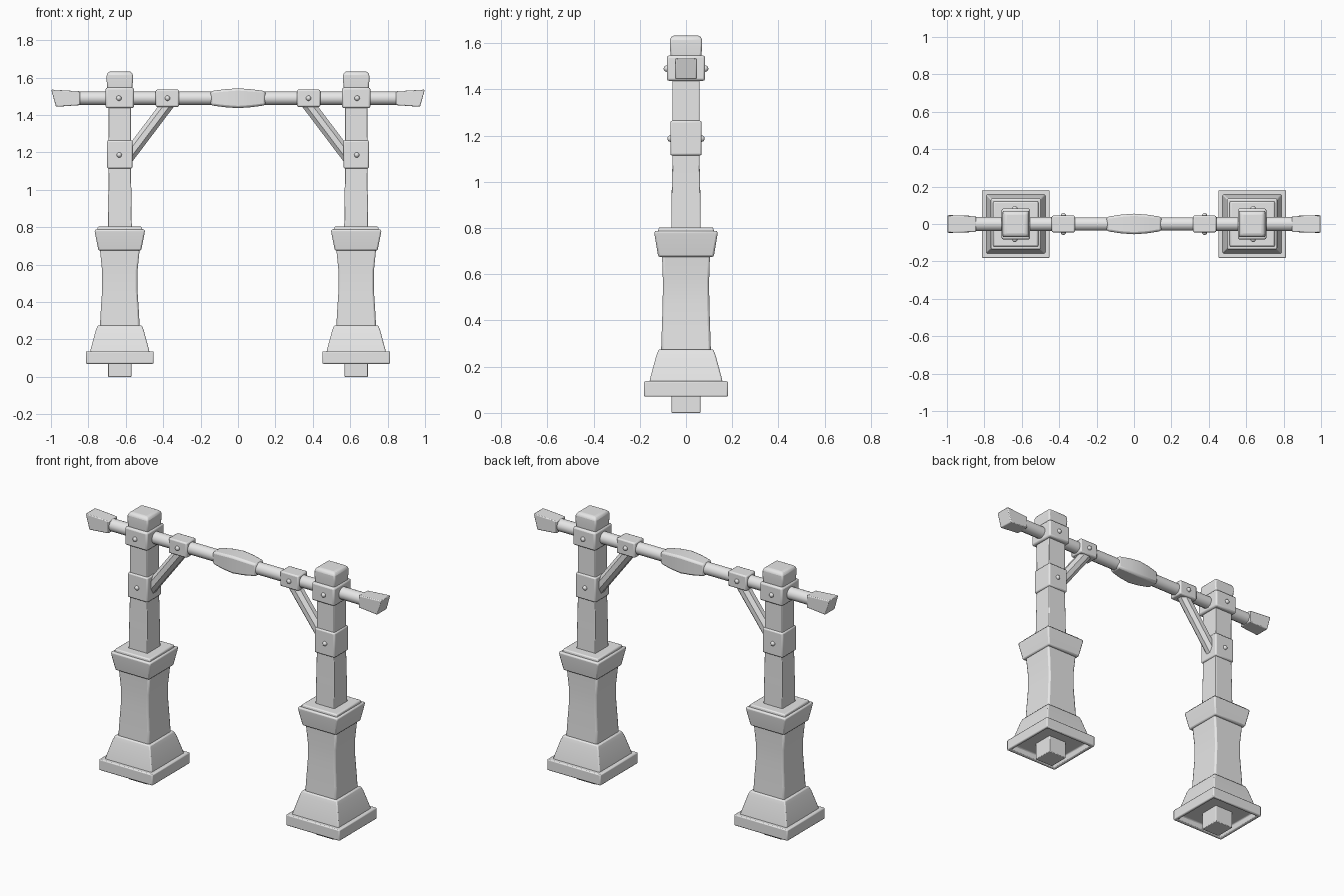
import bpy, bmesh, math
from mathutils import Vector, Matrix

if "Cube" in bpy.data.objects:
    bpy.data.objects.remove(bpy.data.objects["Cube"])

stone = bpy.data.materials.new("plain_grey")
stone.diffuse_color = (0.8, 0.8, 0.8, 1)
stone.use_nodes = True
stone.node_tree.nodes["Principled BSDF"].inputs["Base Color"].default_value = stone.diffuse_color

PX, BZ = 0.632, 1.49      # post x position, beam height


def finish(name, bm, bevel, matrix):
    bmesh.ops.recalc_face_normals(bm, faces=bm.faces)
    me = bpy.data.meshes.new(name)
    bm.to_mesh(me)
    bm.free()
    ob = bpy.data.objects.new(name, me)
    bpy.context.collection.objects.link(ob)
    me.transform(matrix)
    if matrix.determinant() < 0:
        me.flip_normals()
    me.materials.append(stone)
    if bevel:
        m = ob.modifiers.new("soft_edges", 'BEVEL')
        m.width, m.segments, m.limit_method = bevel, 2, 'ANGLE'
        m.angle_limit = math.radians(35)
    bpy.ops.object.select_all(action='DESELECT')
    ob.select_set(True)
    bpy.context.view_layer.objects.active = ob
    bpy.ops.object.shade_smooth_by_angle(angle=math.radians(40))
    return ob


def loft(name, rings, bevel=0.006, matrix=Matrix(), sides=4):
    """Stack of rings (height, half x, half y, skew) along local z."""
    bm = bmesh.new()
    loops = []
    k = 1 / math.cos(math.pi / sides)
    for h, a, b, *skew in rings:
        loop = []
        for i in range(sides):
            t = (i + 0.5) * 2 * math.pi / sides
            x, y = math.cos(t) * k * a, math.sin(t) * k * b
            loop.append(bm.verts.new((x, y, h + (skew[0] * x if skew else 0))))
        loops.append(loop)
    for l0, l1 in zip(loops, loops[1:]):
        for i in range(sides):
            j = (i + 1) % sides
            bm.faces.new((l0[i], l0[j], l1[j], l1[i]))
    bm.faces.new(loops[0][::-1])
    bm.faces.new(loops[-1])
    return finish(name, bm, bevel, matrix)


def rivet(name, x, y, z):
    bm = bmesh.new()
    bmesh.ops.create_uvsphere(bm, u_segments=12, v_segments=8, radius=0.014)
    finish(name, bm, 0, Matrix.Translation((x, y, z)))


# maps local z to world x and local x to world z, at beam height
ALONG_X = Matrix(((0, 0, 1, 0), (0, 1, 0, 0), (1, 0, 0, BZ), (0, 0, 0, 1)))

# crossbeam and its swollen middle
loft("beam", [(-0.9, .036, .038), (-0.3, .036, .036), (0.3, .036, .036), (0.9, .036, .038)],
     0, ALONG_X, 12)
loft("beam_middle", [(-.147, .038, .038), (-.07, .048, .05), (0, .053, .055),
                     (.07, .048, .05), (.147, .038, .038)], 0.012, ALONG_X)

for side, s in (("left", -1), ("right", 1)):
    at = Matrix.Translation((s * PX, 0, 0))
    mir = Matrix.Diagonal((s, 1, 1, 1)) @ ALONG_X

    # masonry base, hollowed underneath
    loft("plinth_" + side, [(.105, .155, .155), (.07, .163, .163), (.07, .181, .182),
                            (.137, .181, .182)], 0.006, at)
    loft("base_foot_" + side, [(.125, .16, .16), (.15, .155, .155), (.25, .128, .128),
                               (.275, .118, .118)], 0.006, at)
    loft("base_shaft_" + side, [(.26, .107, .108), (.35, .102, .105), (.47, .094, .101),
                                (.57, .095, .1), (.69, .107, .104)], 0.01, at)
    loft("capital_" + side, [(.675, .114, .12), (.77, .133, .136), (.788, .135, .137)], 0.008, at)
    loft("capital_lip_" + side, [(.78, .122, .122), (.803, .118, .118)], 0.006, at)

    # timber post with top cap and bands
    loft("post_" + side, [(0, .062, .063), (.75, .065, .064), (.95, .062, .062),
                          (1.12, .06, .058), (1.56, .061, .058)], 0.004, at)
    loft("post_cap_" + side, [(1.535, .066, .066), (1.59, .071, .07), (1.622, .069, .069),
                              (1.634, .055, .055)], 0.008, at)
    loft("upper_band_" + side, [(1.437, .076, .083), (1.547, .076, .083)], 0.01, at)
    loft("lower_band_" + side, [(1.114, .068, .068), (1.265, .068, .068)], 0.008, at)

    # beam collar and flared, slanted beam end
    loft("beam_collar_" + side, [(.315, .046, .045), (.44, .046, .045)], 0.008, mir)
    loft("beam_end_" + side, [(.845, .037, .043), (.986, .046, .047, .28)], 0.005, mir)

    # diagonal brace
    a, b = Vector((s * .365, 0, 1.472)), Vector((s * .61, 0, 1.148))
    d = b - a
    turn = Matrix.Translation(a) @ d.to_track_quat('Z', 'Y').to_matrix().to_4x4()
    loft("brace_" + side, [(0, .034, .034), (d.length, .034, .034)], 0, turn, 8)

    # rivets on front and back
    for f in (-1, 1):
        rivet("upper_rivet_" + side, s * (PX + .005), f * .083, BZ)
        rivet("lower_rivet_" + side, s * (PX + .003), f * .067, 1.187)
        rivet("collar_rivet_" + side, s * .377, f * .045, BZ)
